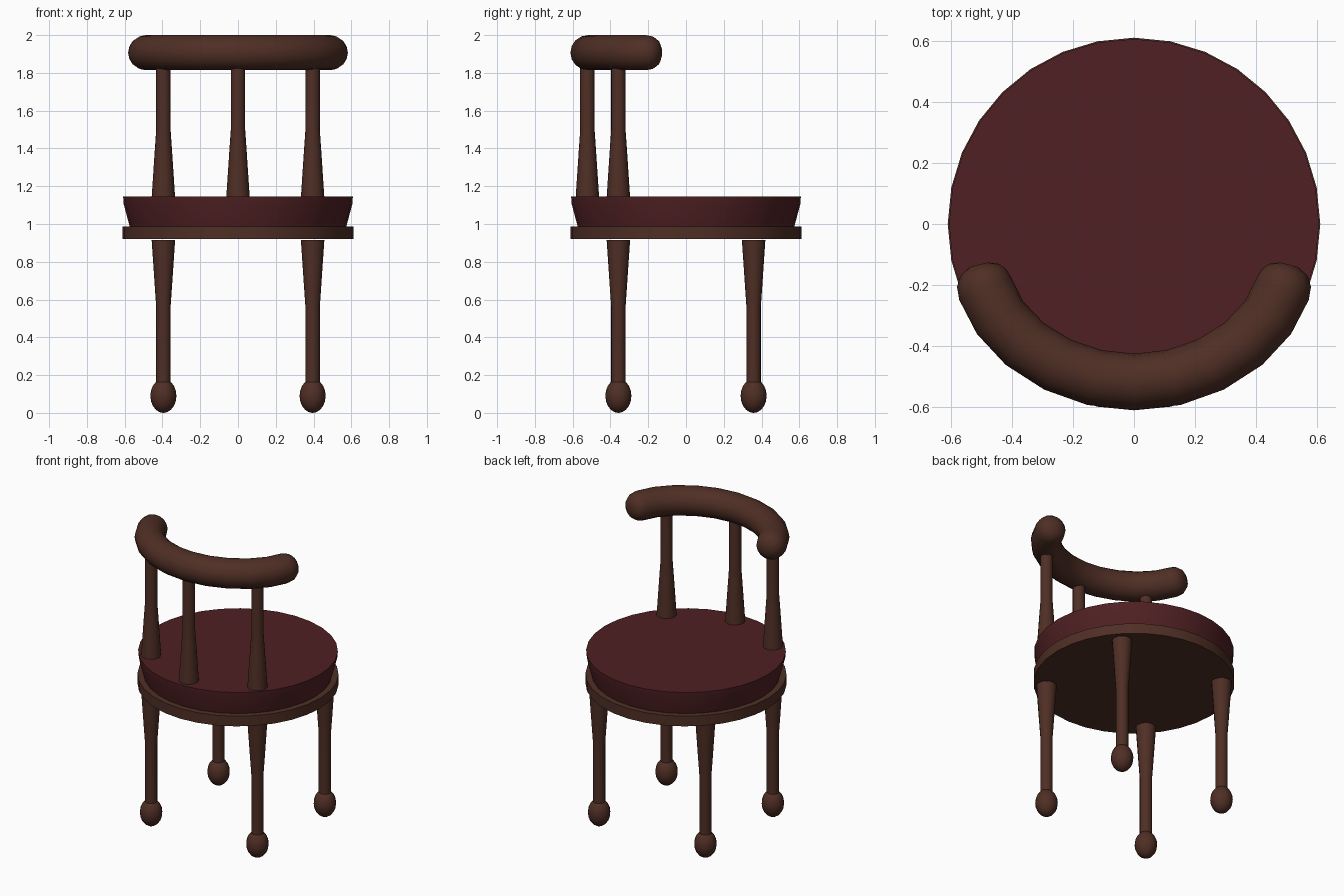
import bpy, bmesh, math
from mathutils import Vector

if "Cube" in bpy.data.objects:
    bpy.data.objects.remove(bpy.data.objects["Cube"])


def material(name, rgb):
    m = bpy.data.materials.new(name)
    m.diffuse_color = (*rgb, 1)
    m.use_nodes = True
    m.node_tree.nodes["Principled BSDF"].inputs["Base Color"].default_value = m.diffuse_color
    return m


wood = material("dark brown wood", (0.078, 0.028, 0.018))
wine = material("wine red fabric", (0.078, 0.0145, 0.0165))


def skin(name, rings, mat):
    """Join a list of equal-sized vertex rings into a closed tube."""
    bm = bmesh.new()
    loops = [[bm.verts.new(p) for p in ring] for ring in rings]
    n = len(loops[0])
    for a, b in zip(loops, loops[1:]):
        for i in range(n):
            j = (i + 1) % n
            bm.faces.new((a[i], a[j], b[j], b[i]))
    bm.faces.new(loops[0][::-1])
    bm.faces.new(loops[-1])
    bmesh.ops.recalc_face_normals(bm, faces=bm.faces)
    me = bpy.data.meshes.new(name)
    bm.to_mesh(me)
    bm.free()
    me.materials.append(mat)
    ob = bpy.data.objects.new(name, me)
    bpy.context.collection.objects.link(ob)
    bpy.ops.object.select_all(action='DESELECT')
    ob.select_set(True)
    bpy.context.view_layer.objects.active = ob
    bpy.ops.object.shade_smooth_by_angle(angle=math.radians(35))
    return ob


def turned(name, profile, mat, x=0, y=0, sides=16):
    """Lathe a (radius, z) profile around a vertical axis at x, y."""
    skin(name, [[(x + r * math.cos(2 * math.pi * i / sides),
                  y + r * math.sin(2 * math.pi * i / sides), z)
                 for i in range(sides)] for r, z in profile], mat)


# seat base and cushion
turned("seat_base", [(0.612, 0.92), (0.612, 0.988)], wood, sides=32)
turned("seat_cushion", [(0.573, 0.985), (0.605, 1.105), (0.608, 1.145)], wine, sides=32)

# four legs with egg-shaped feet
leg = [(0.038, 0.1), (0.038, 0.56), (0.045, 0.66), (0.062, 0.914)]
foot = [(max(0.069 * math.sin(t), 0.002), 0.09 - 0.09 * math.cos(t))
        for t in (math.pi * k / 10 for k in range(11))]
for side, x in (("left", -0.395), ("right", 0.395)):
    for end, y in (("front", -0.358), ("back", 0.358)):
        turned(f"{end}_{side}_leg", leg, wood, x, y)
        turned(f"{end}_{side}_foot", foot, wood, x, y)

# three back spindles
spindle = [(0.062, 1.142), (0.045, 1.4), (0.038, 1.5), (0.038, 1.88)]
for name, x, y in (("left", -0.395, -0.358), ("middle", 0, -0.522), ("right", 0.395, -0.358)):
    turned(f"{name}_spindle", spindle, wood, x, y)

# curved top rail: (angle from -y, path radius, tube radius), mirrored
half = [(14.5, 0.521, 0.093), (28.5, 0.526, 0.093), (42.3, 0.533, 0.093),
        (55, 0.537, 0.093), (66.5, 0.533, 0.093), (70.5, 0.531, 0.086),
        (73.5, 0.528, 0.066), (75.3, 0.527, 0.03)]
path = [(-a, r, t) for a, r, t in reversed(half)] + [(0, 0.519, 0.093)] + half
rings = []
for a, r, t in path:
    a = math.radians(a)
    out = Vector((math.sin(a), -math.cos(a), 0))
    centre = out * r + Vector((0, 0, 1.907))
    rings.append([centre + out * t * math.cos(2 * math.pi * i / 16)
                  + Vector((0, 0, t * math.sin(2 * math.pi * i / 16))) for i in range(16)])
rail = skin("top_rail", rings, wood)
rail.data.shade_smooth()
